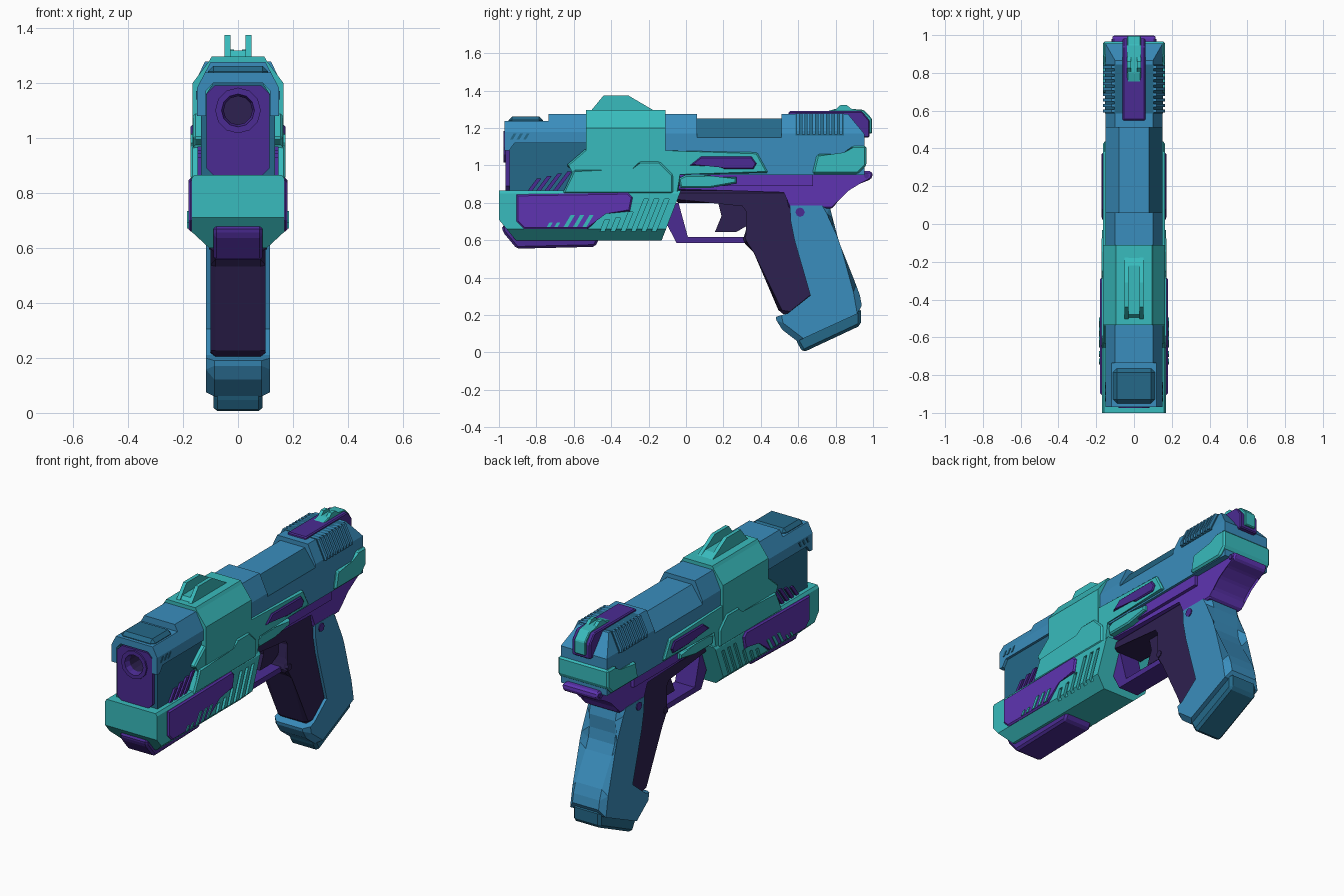
import bpy, bmesh, math
from mathutils import Vector, Matrix


def material(name, r, g, b):
    m = bpy.data.materials.new(name)
    m.diffuse_color = (r, g, b, 1)
    return m


TEAL = material("teal", 0.04, 0.50, 0.51)
BLUE = material("blue", 0.042, 0.27, 0.51)
DARK_BLUE = material("dark blue", 0.018, 0.14, 0.25)
PURPLE = material("purple", 0.112, 0.034, 0.44)
DEEP_PURPLE = material("deep purple", 0.07, 0.024, 0.29)
DARK = material("dark violet", 0.027, 0.015, 0.08)


def finish(bm, name, mat):
    bmesh.ops.recalc_face_normals(bm, faces=bm.faces[:])
    me = bpy.data.meshes.new(name)
    bm.to_mesh(me)
    bm.free()
    ob = bpy.data.objects.new(name, me)
    bpy.context.collection.objects.link(ob)
    me.materials.append(mat)
    return ob


def extrude_loop(bm, a, b):
    """Closed prism between two matching point loops."""
    va, vb = [bm.verts.new(p) for p in a], [bm.verts.new(p) for p in b]
    bm.faces.new(va)
    bm.faces.new(vb[::-1])
    n = len(va)
    for i in range(n):
        j = (i + 1) % n
        bm.faces.new((va[j], va[i], vb[i], vb[j]))


def side(name, polys, x1, mat, x0=None, bevel=0, pick=lambda c: True):
    """Side profiles (y, z) extruded in x; with x0 given, a mirrored pair of plates."""
    bm = bmesh.new()
    spans = [(-x1, x1)] if x0 is None else [(x0, x1), (-x1, -x0)]
    for poly in polys:
        for a, b in spans:
            extrude_loop(bm, [(a, y, z) for y, z in poly], [(b, y, z) for y, z in poly])
    if bevel:
        edges = [e for e in bm.edges if all(abs(abs(v.co.x) - x1) < 1e-5 for v in e.verts)
                 and pick((e.verts[0].co + e.verts[1].co) / 2)]
        bmesh.ops.bevel(bm, geom=edges, offset=bevel, segments=1, affect='EDGES', clamp_overlap=True)
    return finish(bm, name, mat)


def bar(name, half, y0, y1, mat, cuts=()):
    """Mirrored cross-section (x, z) extruded in y, then sliced by planes."""
    loop = half + [(-x, z) for x, z in reversed(half)]
    bm = bmesh.new()
    extrude_loop(bm, [(x, y0, z) for x, z in loop], [(x, y1, z) for x, z in loop])
    for co, no in cuts:
        bmesh.ops.bisect_plane(bm, geom=bm.verts[:] + bm.edges[:] + bm.faces[:],
                               plane_co=co, plane_no=no, clear_outer=True)
        bmesh.ops.holes_fill(bm, edges=[e for e in bm.edges if e.is_boundary])
    return finish(bm, name, mat)


def cut(ob, cutter):
    m = ob.modifiers.new("cut", 'BOOLEAN')
    m.object, m.operation, m.solver = cutter, 'DIFFERENCE', 'EXACT'
    cutter.hide_render = True
    cutter.hide_set(True)


def slant(y, z0, z1, w=0.025, k=0.4):
    """Slanted slot profile, leaning backwards as it rises."""
    d = (z1 - z0) * k
    return [(y, z0), (y + w, z0), (y + w + d, z1), (y + d, z1)]


def box(y0, y1, z0, z1):
    return [(y0, z0), (y1, z0), (y1, z1), (y0, z1)]


def pin(name, y, z, r, x, mat):
    ring = [(y + r * math.cos(t * math.pi / 4), z + r * math.sin(t * math.pi / 4)) for t in range(8)]
    return side(name, [ring], x, mat)


# Barrel: housing, muzzle block, bored tube
housing = bar("barrel_housing", [(0.135, 0.84), (0.135, 1.13), (0.09, 1.2)], -0.945, -0.5, DARK_BLUE)
muzzle = bar("muzzle_block", [(0.085, 0.86), (0.115, 0.89), (0.115, 1.16), (0.085, 1.19)], -0.965, -0.9, DEEP_PURPLE)
bm = bmesh.new()
bmesh.ops.create_cone(bm, cap_ends=True, segments=12, radius1=0.072, radius2=0.072, depth=0.4,
                      matrix=Matrix.Translation((0, -0.95, 1.1)) @ Matrix.Rotation(math.pi / 2, 4, 'X'))
bore = finish(bm, "bore_cutter", DARK)
cut(housing, bore)
cut(muzzle, bore)
bm = bmesh.new()
rings = []
for r, y in ((0.083, -0.94), (0.083, -0.975), (0.06, -0.975), (0.052, -0.94), (0.052, -0.77)):
    rings.append([bm.verts.new((r * math.cos(i * math.pi / 6), y, 1.1 + r * math.sin(i * math.pi / 6)))
                  for i in range(12)])
for k, (a, b) in enumerate(zip(rings, rings[1:])):
    for i in range(12):
        j = (i + 1) % 12
        bm.faces.new((a[i], a[j], b[j], b[i])).material_index = int(k > 2)
bm.faces.new(rings[-1]).material_index = 1
tube = finish(bm, "barrel_tube", DEEP_PURPLE)
tube.data.materials.append(DARK)
side("housing_vents", [slant(-0.85 + 0.045 * i, 0.86, 0.93 + 0.013 * i, 0.024, 0.75) for i in range(4)],
     0.147, DEEP_PURPLE, 0.12)

# Front shroud over the barrel
inner = [(0.09, 1.2), (0.117, 1.17), (0.117, 1.12), (0.15, 1.12)]
bar("shroud_front", inner + [(0.15, 1.18), (0.12, 1.238)], -0.97, -0.73, BLUE)
bar("shroud_rear", inner + [(0.15, 1.18), (0.1, 1.276)], -0.735, -0.5, BLUE)
side("shroud_tips", [[(-0.97, 1.13), (-0.97, 1.08), (-0.945, 1.08), (-0.91, 1.13)]], 0.15, BLUE, 0.117)
side("shroud_top_block", [box(-0.95, -0.765, 1.2, 1.262)], 0.11, DARK_BLUE, bevel=0.02)
side("shroud_vents", [slant(-0.94 + 0.035 * i, 1.14, 1.17, 0.015, 0.6) for i in range(3)], 0.153, DARK_BLUE, 0.14)

# Teal middle shell
bar("mid_band", [(0.165, 0.84), (0.165, 1.2), (0.105, 1.28), (0.095, 1.297)], -0.535, -0.11, TEAL)
side("mid_shell", [[(-0.11, 1.08), (0.38, 1.07), (0.44, 0.96), (-0.04, 0.96), (-0.04, 0.85), (-0.66, 0.85),
                    (-0.6, 0.97), (-0.64, 1.0), (-0.535, 1.09)]], 0.163, TEAL, bevel=0.008)
side("mid_ridge", [[(-0.66, 0.85), (-0.6, 0.975), (-0.28, 0.975), (-0.25, 1.02), (-0.14, 1.02), (-0.07, 0.95),
                    (-0.07, 0.85)]], 0.173, TEAL, bevel=0.008)
side("shell_insert", [[(0.02, 1.0), (0.08, 1.047), (0.35, 1.047), (0.377, 1.01), (0.36, 0.98), (0.21, 0.98),
                       (0.19, 0.995)]], 0.172, DEEP_PURPLE, 0.15, bevel=0.006)

# Lower front body with slanted grooves
lower = bar("lower_body", [(0.105, 0.60), (0.17, 0.66), (0.17, 0.85), (0.16, 0.865)], -1.0, -0.02, TEAL,
            [(Vector((0, -1, 0.71)), Vector((0, -1.1, -0.9))), (Vector((0, -0.13, 0.6)), Vector((0, 0.93, -0.36)))])
cut(lower, side("groove_cutter", [slant(-0.46 + 0.055 * i, 0.645, z) for i, z in
                                  enumerate((0.71, 0.72, 0.75, 0.82, 0.82, 0.82))], 0.25, DARK, 0.155))
side("lower_panel", [[(-0.905, 0.845), (-0.31, 0.855), (-0.285, 0.83), (-0.3, 0.755), (-0.43, 0.75), (-0.525, 0.66),
                      (-0.865, 0.66), (-0.905, 0.70)]], 0.18, PURPLE, 0.15, bevel=0.008)
side("panel_slits", [slant(-0.655 + 0.05 * i, 0.67, 0.735, 0.022, 0.6) for i in range(3)]
     + [slant(-0.745 + 0.04 * i, 0.67, 0.695, 0.018, 0.6) for i in range(2)], 0.185, TEAL, 0.17)
side("under_rail", [[(-0.985, 0.68), (-0.98, 0.645), (-0.905, 0.555), (-0.485, 0.565), (-0.46, 0.62), (-0.46, 0.68)]],
     0.09, DEEP_PURPLE, bevel=0.012)

# Slide
half = [(0.15, 0.95), (0.15, 1.17), (0.1, 1.276)]
bar("slide_front", half, -0.15, 0.06, BLUE, [(Vector((0, 0.06, 1.276)), Vector((0, 1, 0.5)))])
port = bar("slide_port", [(0.15, 0.95), (0.15, 1.15), (0.08, 1.25)], 0.0, 0.54, BLUE)
port.data.materials.append(DARK_BLUE)
for f in port.data.polygons:
    if f.normal.x > 0.3 and f.normal.z > 0.3:
        f.material_index = 1
bar("slide_rear", half, 0.51, 0.955, BLUE, [(Vector((0, 0.865, 1.276)), Vector((0, 0.115, 0.095)))])
bar("serration_bed", [(0.153, 1.16), (0.153, 1.172), (0.103, 1.278)], 0.585, 0.845, DARK_BLUE)
for i in range(9):
    bar("serration_rib", [(0.165, 1.165), (0.165, 1.185), (0.12, 1.278)], 0.59 + 0.029 * i, 0.606 + 0.029 * i, BLUE)
side("rear_cap", [[(0.70, 1.06), (0.85, 1.06), (0.89, 1.105), (0.965, 1.105), (0.965, 1.0), (0.92, 0.955),
                   (0.675, 0.955)]], 0.165, TEAL, bevel=0.01)

# Sights
side("rear_sight_strip", [[(0.545, 1.25), (0.55, 1.29), (0.94, 1.29), (0.982, 1.24), (0.982, 1.15), (0.9, 1.15),
                           (0.85, 1.25)]], 0.06, DEEP_PURPLE, bevel=0.006)
side("rear_sight", [[(0.72, 1.28), (0.80, 1.303), (0.88, 1.303), (0.95, 1.297), (0.995, 1.25), (0.995, 1.17),
                     (0.95, 1.17), (0.92, 1.28)]], 0.036, TEAL, bevel=0.005)
side("rear_sight_ears", [[(0.79, 1.29), (0.825, 1.322), (0.86, 1.322), (0.9, 1.29)]], 0.036, TEAL, 0.015)
side("front_sight_base", [[(-0.5, 1.29), (-0.48, 1.318), (-0.22, 1.318), (-0.165, 1.29)]], 0.04, TEAL)
side("front_sight_blades", [[(-0.51, 1.29), (-0.44, 1.375), (-0.31, 1.375), (-0.165, 1.29)]], 0.05, TEAL, 0.028)

# Frame with beavertail
side("frame", [[(-0.04, 0.965), (0.99, 0.97), (1.0, 0.955), (0.99, 0.925), (0.925, 0.91), (0.86, 0.87), (0.81, 0.82),
                (0.785, 0.77), (0.55, 0.77), (0.53, 0.865), (-0.05, 0.865)]], 0.115, PURPLE, bevel=0.012)
side("frame_rail", [box(-0.04, 0.68, 0.89, 0.966)], 0.135, PURPLE)
side("slide_release", [[(-0.04, 0.93), (0.0, 0.95), (0.10, 0.95), (0.13, 0.937), (0.27, 0.937), (0.27, 0.905),
                        (0.13, 0.88), (-0.03, 0.88)]], 0.155, TEAL, 0.10, bevel=0.008)
pin("frame_pin", 0.61, 0.75, 0.025, 0.122, DEEP_PURPLE)
pin("beavertail_pin", 0.965, 0.945, 0.014, 0.12, DEEP_PURPLE)

# Trigger group and front strap of the grip
side("front_strap", [[(-0.06, 0.87), (0.56, 0.87), (0.56, 0.77), (0.6, 0.6), (0.69, 0.305), (0.56, 0.2), (0.5, 0.21),
                      (0.375, 0.55), (0.30, 0.59), (0.32, 0.65), (0.34, 0.76), (0.31, 0.80), (-0.06, 0.80)]],
     0.1, DARK, bevel=0.018)
side("trigger", [[(0.17, 0.81), (0.19, 0.73), (0.155, 0.645), (0.27, 0.645), (0.33, 0.68), (0.33, 0.81)]], 0.035, DARK)
side("trigger_guard", [[(-0.10, 0.80), (-0.04, 0.80), (0.01, 0.617), (0.33, 0.617), (0.38, 0.56), (0.32, 0.585),
                        (-0.05, 0.585), (-0.11, 0.70)]], 0.065, DEEP_PURPLE)
pin("guard_pin", 0.335, 0.615, 0.02, 0.105, DARK)

# Grip and magazine base
side("grip", [[(0.555, 0.785), (0.765, 0.785), (0.785, 0.75), (0.78, 0.61), (0.80, 0.55), (0.925, 0.335),
               (0.945, 0.22), (0.595, 0.06), (0.49, 0.14), (0.48, 0.19), (0.545, 0.21), (0.665, 0.305),
               (0.58, 0.6), (0.56, 0.70)]], 0.117, BLUE, bevel=0.045,
     pick=lambda c: c.y > 0.77 or c.z < 0.165 and c.y < 0.56)
side("magazine_base", [[(0.585, 0.09), (0.59, 0.06), (0.625, 0.0), (0.935, 0.145), (0.935, 0.24)]],
     0.09, DARK_BLUE, bevel=0.015)
